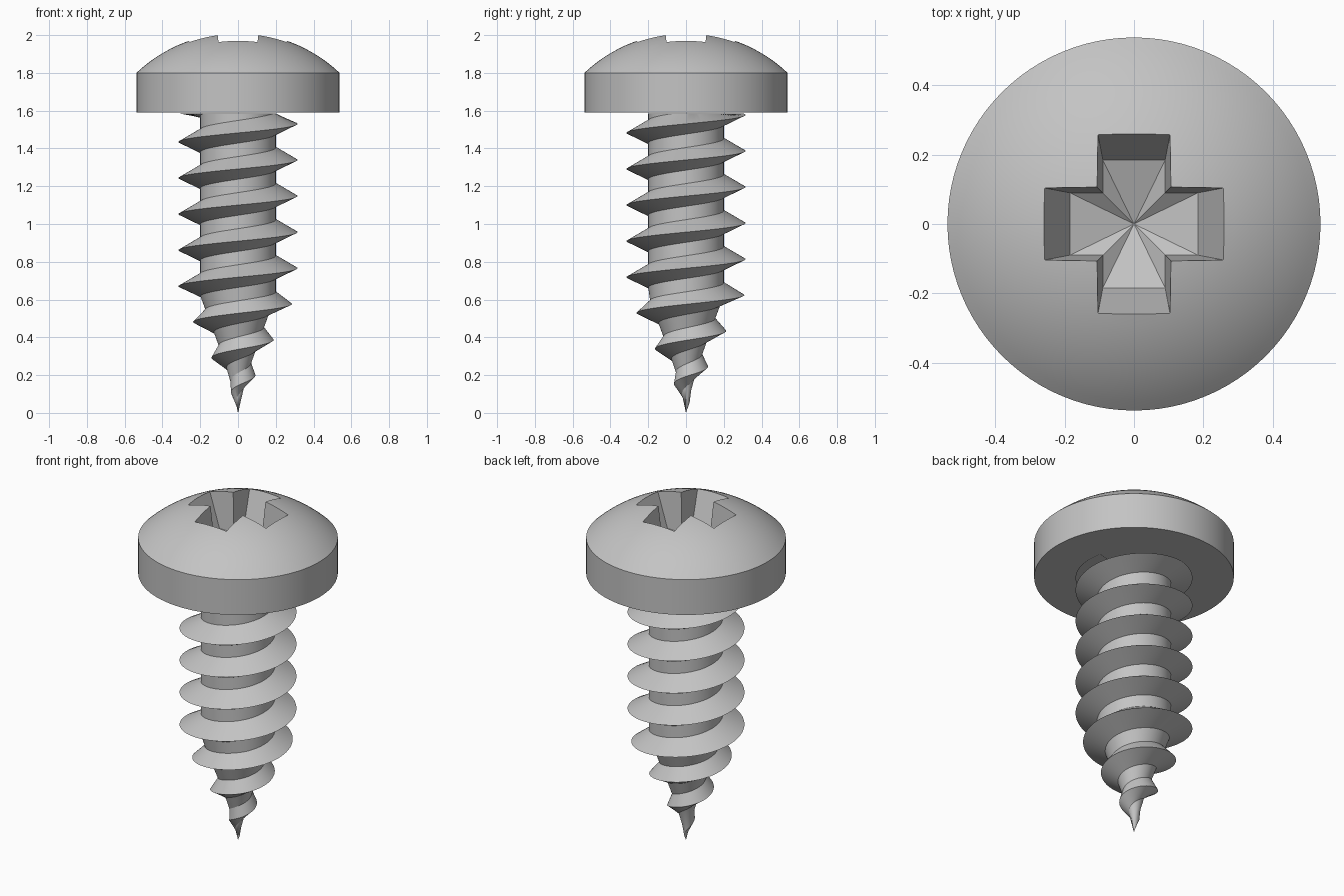
import bpy
import math

cube = bpy.data.objects.get("Cube")
if cube:
    bpy.data.objects.remove(cube, do_unlink=True)

steel = bpy.data.materials.new("grey steel")
steel.use_nodes = True
GREY = (0.55, 0.55, 0.55, 1)
steel.diffuse_color = GREY
steel.node_tree.nodes["Principled BSDF"].inputs["Base Color"].default_value = GREY


def add_mesh(name, verts, faces):
    mesh = bpy.data.meshes.new(name)
    mesh.from_pydata(verts, [], faces)
    mesh.materials.append(steel)
    obj = bpy.data.objects.new(name, mesh)
    bpy.context.collection.objects.link(obj)
    return obj


def activate(obj):
    bpy.ops.object.select_all(action='DESELECT')
    obj.select_set(True)
    bpy.context.view_layer.objects.active = obj


def interpolate(points, x):
    """Piecewise linear lookup, held flat beyond both ends."""
    if x <= points[0][0]:
        return points[0][1]
    for (x0, y0), (x1, y1) in zip(points, points[1:]):
        if x <= x1:
            return y0 + (y1 - y0) * (x - x0) / (x1 - x0)
    return points[-1][1]


# Head: flat underside, straight rim and spherical dome, turned as a lathe
HEAD_R, BASE_Z, RIM_Z, APEX_Z = 0.538, 1.59, 1.80, 2.014
rise = APEX_Z - RIM_Z
dome_r = (HEAD_R ** 2 + rise ** 2) / (2 * rise)
half_angle = math.asin(HEAD_R / dome_r)
profile = [(HEAD_R, BASE_Z)]
DOME_STEPS, SEGS = 16, 96
for i in range(DOME_STEPS):
    a = half_angle * (1 - i / DOME_STEPS)
    profile.append((dome_r * math.sin(a), APEX_Z - dome_r * (1 - math.cos(a))))

verts, faces = [], []
for r, z in profile:
    for s in range(SEGS):
        t = math.tau * s / SEGS
        verts.append((r * math.cos(t), r * math.sin(t), z))
for k in range(len(profile) - 1):
    for s in range(SEGS):
        n = (s + 1) % SEGS
        faces.append((k * SEGS + s, k * SEGS + n, (k + 1) * SEGS + n, (k + 1) * SEGS + s))
faces.append(tuple(reversed(range(SEGS))))
apex = len(verts)
verts.append((0, 0, APEX_Z))
last = (len(profile) - 1) * SEGS
faces += [(last + s, last + (s + 1) % SEGS, apex) for s in range(SEGS)]
head = add_mesh("head", verts, faces)


# Cross recess: tapered plus shape ending in a shallow point
def cross_ring(reach, half, z):
    ring = []
    for q in range(4):
        c, s = round(math.cos(q * math.pi / 2)), round(math.sin(q * math.pi / 2))
        for x, y in ((reach, -half), (reach, half), (half, half)):
            ring.append((x * c - y * s, x * s + y * c, z))
    return ring


verts = cross_ring(0.185, 0.09, 1.77) + cross_ring(0.29, 0.11, 2.05) + [(0, 0, 1.70)]
faces = [tuple(range(12, 24))]
for i in range(12):
    j = (i + 1) % 12
    faces += [(i, j, j + 12, i + 12), (j, i, 24)]
cutter = add_mesh("recess_cutter", verts, faces)
cutter.hide_render = True

activate(head)
cut = head.modifiers.new("recess", 'BOOLEAN')
cut.operation = 'DIFFERENCE'
cut.solver = 'EXACT'
cut.object = cutter
bpy.ops.object.modifier_apply(modifier=cut.name)
bpy.data.objects.remove(cutter, do_unlink=True)
bpy.ops.object.shade_smooth_by_angle(angle=math.radians(25))

# Threaded shank: one helical strip of root, crest, root that tapers to the tip
CORE = [(0, 0), (0.1, 0.022), (0.22, 0.055), (0.35, 0.1), (0.5, 0.155), (0.62, 0.2)]
CREST = [(0, 0), (0.1, 0.035), (0.16, 0.07), (0.2, 0.095), (0.62, 0.308), (0.65, 0.315)]
PITCH, TURN, START_Z, TOP_Z = 0.191, 72, 0.002, 1.585
steps = round((1.73 - START_Z) / PITCH * TURN)
verts, faces = [], []
for k in range(steps + 1):
    t = math.tau * k / TURN
    z_mid = START_Z + PITCH * k / TURN
    for dz, table in ((-0.054, CORE), (0, CREST), (0.066, CORE)):
        z = min(max(z_mid + dz, 0.004), TOP_Z)
        r = interpolate(table, z)
        verts.append((r * math.cos(t), r * math.sin(t), z))
for k in range(steps):
    a, b = 3 * k, 3 * (k + 1)
    faces += [(a, b, b + 1, a + 1), (a + 1, b + 1, b + 2, a + 2)]
    # core wall up to the next turn
    c, d = a + 3 * TURN, b + 3 * TURN
    if k + TURN < steps:
        faces.append((a + 2, b + 2, d, c))
# close the point
tip = len(verts)
verts.append((0, 0, 0))
faces += [(tip, 3 * (k + 1), 3 * k) for k in range(TURN)]
shank = add_mesh("threaded_shank", verts, faces)
activate(shank)
bpy.ops.object.shade_smooth_by_angle(angle=math.radians(25))
